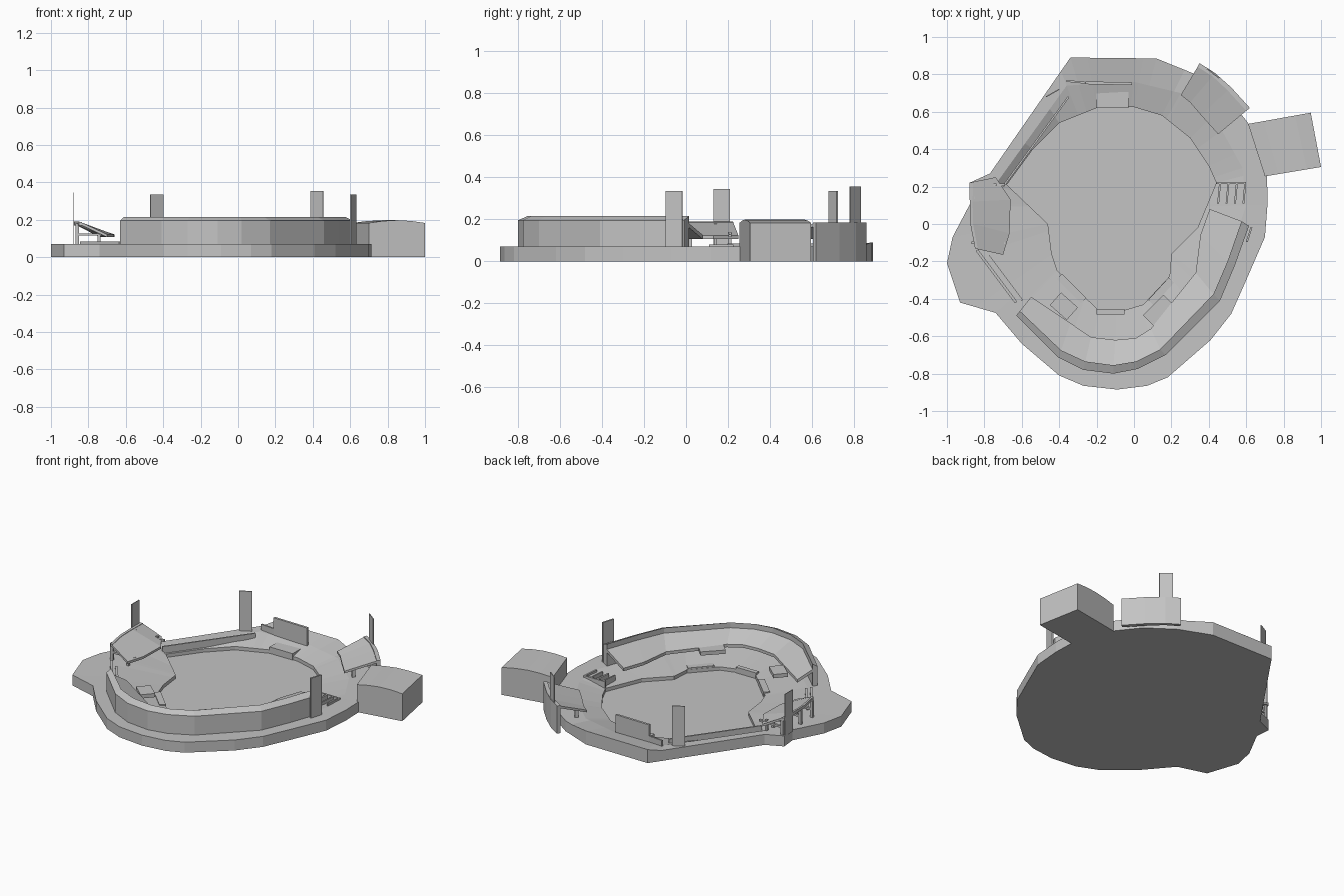
import bpy, bmesh, math
from mathutils import Vector

old = bpy.data.objects.get("Cube")
if old:
    bpy.data.objects.remove(old, do_unlink=True)

grey = bpy.data.materials.new("plain grey")
grey.use_nodes = True
COLOUR = (0.55, 0.55, 0.55, 1)
grey.diffuse_color = COLOUR
grey.node_tree.nodes["Principled BSDF"].inputs["Base Color"].default_value = COLOUR


def finish(name, bm):
    bmesh.ops.recalc_face_normals(bm, faces=bm.faces)
    mesh = bpy.data.meshes.new(name)
    bm.to_mesh(mesh)
    bm.free()
    mesh.materials.append(grey)
    obj = bpy.data.objects.new(name, mesh)
    bpy.context.collection.objects.link(obj)
    return obj


def skin(name, rings, wrap_rings=False, wrap_points=True):
    """Bridge rows of matching points; cap whatever ends stay open."""
    bm = bmesh.new()
    rows = [[bm.verts.new(p) for p in ring] for ring in rings]
    count = len(rows[0])
    pairs = list(zip(rows, rows[1:]))
    if wrap_rings:
        pairs.append((rows[-1], rows[0]))
    for low, high in pairs:
        for i in range(count if wrap_points else count - 1):
            j = (i + 1) % count
            bm.faces.new((low[i], low[j], high[j], high[i]))
    if wrap_points:
        bm.faces.new(rows[0])
        bm.faces.new(rows[-1])
    else:
        bm.faces.new([row[0] for row in rows])
        bm.faces.new([row[-1] for row in rows])
    return finish(name, bm)


def level(points, z):
    return [(x, y, z) for x, y in points]


def prism(name, points, bottom, top):
    return skin(name, [level(points, bottom), level(points, top)])


def panel(name, start, end, bottom, top, thick=0.01):
    a, b = Vector(start), Vector(end)
    side = (b - a).orthogonal().normalized() * thick / 2
    return prism(name, [a + side, b + side, b - side, a - side], bottom, top)


def stand(name, outer, ridge, inner, ground, eave, crest, back, lip, thick):
    """Outer wall with a sloping crest and a seating deck hung inside it."""
    section = [(outer, ground), (outer, eave), (ridge, crest), (ridge, back),
               (inner, lip), (inner, lip - thick), (ridge, back - thick), (ridge, ground)]
    return skin(name, [level(p, z) for p, z in section], True, False)


# Bowl: three outlines sampled along shared rays so each corner is kept
CENTRE = Vector((-0.1, 0.08))


def hit(poly, angle):
    ray = Vector((math.cos(angle), math.sin(angle)))
    best = 0
    for i, p in enumerate(poly):
        a, edge = Vector(p) - CENTRE, Vector(poly[i - 1]) - Vector(p)
        cross = ray.cross(edge)
        if abs(cross) > 1e-9:
            along, dist = a.cross(ray) / cross, a.cross(edge) / cross
            if -1e-5 <= along <= 1 + 1e-5:
                best = max(best, dist)
    return CENTRE + ray * best


outline = [(-0.34, 0.89), (0.12, 0.885), (0.33, 0.8), (0.5, 0.68), (0.61, 0.54), (0.67, 0.44),
           (0.71, 0.27), (0.715, 0.12), (0.7, -0.07), (0.6, -0.3), (0.52, -0.48), (0.41, -0.62),
           (0.18, -0.82), (0.07, -0.865), (-0.09, -0.885), (-0.27, -0.865), (-0.4, -0.81),
           (-0.6, -0.64), (-0.74, -0.475), (-0.93, -0.42), (-1, -0.21), (-0.97, -0.07),
           (-0.87, 0.12), (-0.88, 0.22), (-0.77, 0.27)]
concourse = [(-0.36, 0.74), (0, 0.76), (0.25, 0.7), (0.47, 0.5), (0.58, 0.3), (0.6, 0.1),
             (0.5, -0.2), (0.4, -0.36), (0.1, -0.65), (-0.1, -0.72), (-0.35, -0.65),
             (-0.6, -0.43), (-0.8, -0.15), (-0.84, 0.1), (-0.72, 0.24)]
field = [(-0.2, 0.62), (0, 0.625), (0.15, 0.58), (0.3, 0.46), (0.4, 0.31), (0.44, 0.22),
         (0.39, 0.1), (0.34, -0.02), (0.2, -0.16), (0.19, -0.28), (0.05, -0.43), (-0.05, -0.46),
         (-0.19, -0.46), (-0.41, -0.25), (-0.44, -0.16), (-0.46, 0), (-0.68, 0.21),
         (-0.54, 0.4), (-0.4, 0.54)]
angles = sorted({round(math.atan2(y - CENTRE.y, x - CENTRE.x), 5)
                 for x, y in outline + concourse + field})
edge, walk, pitch = ([hit(poly, a) for a in angles] for poly in (outline, concourse, field))
rim = [(x, y, 0.09 if y > 0.86 else 0.07) for x, y in edge]
skin("stadium_bowl", [level(edge, 0), rim, level(walk, 0.068), level(pitch, 0.035),
                      level(pitch, 0.012)])

# Main grandstand wrapping the infield
stand("main_grandstand",
      [(-0.63, -0.49), (-0.41, -0.71), (-0.27, -0.78), (-0.11, -0.8), (0.02, -0.775),
       (0.17, -0.7), (0.46, -0.41), (0.54, -0.22), (0.615, -0.01)],
      [(-0.61, -0.465), (-0.39, -0.675), (-0.26, -0.735), (-0.11, -0.755), (0.01, -0.735),
       (0.14, -0.67), (0.425, -0.375), (0.5, -0.2), (0.575, 0.015)],
      [(-0.55, -0.39), (-0.34, -0.53), (-0.23, -0.605), (-0.1, -0.62), (0.01, -0.61),
       (0.09, -0.56), (0.33, -0.26), (0.355, -0.06), (0.405, 0.08)],
      0.065, 0.195, 0.215, 0.18, 0.125, 0.02)

# Deck extensions, dugouts and backstop
panel("right_deck_extension", (0.08, -0.52), (0.19, -0.41), 0.1, 0.125, 0.09)
panel("left_deck_extension", (-0.33, -0.48), (-0.42, -0.4), 0.1, 0.125, 0.09)
panel("right_dugout", (0.09, -0.42), (0.2, -0.3), 0.012, 0.045, 0.04)
panel("left_dugout", (-0.27, -0.41), (-0.4, -0.28), 0.012, 0.045, 0.04)
panel("backstop", (-0.2, -0.47), (-0.05, -0.47), 0.012, 0.05, 0.03)

# Outfield stand at the rear left
stand("outfield_stand",
      [(0.35, 0.86), (0.43, 0.81), (0.52, 0.73), (0.62, 0.62)],
      [(0.34, 0.84), (0.42, 0.79), (0.5, 0.715), (0.6, 0.605)],
      [(0.25, 0.69), (0.3, 0.65), (0.36, 0.58), (0.45, 0.48)],
      0, 0.185, 0.185, 0.18, 0.12, 0.015)
for x, y in [(0.3, 0.71), (0.38, 0.63), (0.47, 0.53)]:
    panel("outfield_stand_post", (x, y), (x + 0.015, y + 0.015), 0.05, 0.13, 0.015)

# Raised stand on the right side, carried on posts and beams
stand("side_stand",
      [(-0.85, -0.13), (-0.875, 0), (-0.878, 0.12), (-0.88, 0.22)],
      [(-0.835, -0.135), (-0.86, 0), (-0.863, 0.12), (-0.86, 0.225)],
      [(-0.7, -0.165), (-0.665, -0.05), (-0.66, 0.13), (-0.74, 0.25)],
      0.17, 0.19, 0.188, 0.185, 0.122, 0.015)
for y in (-0.1, 0.02, 0.14, 0.21):
    panel("side_stand_back_post", (-0.87, y), (-0.85, y), 0.065, 0.18, 0.015)
    panel("side_stand_front_post", (-0.75, y), (-0.735, y), 0.055, 0.14, 0.015)
    panel("side_stand_beam", (-0.86, y), (-0.69, y), 0.115, 0.128, 0.015)
panel("side_concourse_wall", (-0.84, -0.14), (-0.63, -0.42), 0.06, 0.085, 0.015)
panel("side_seat_wall", (-0.78, -0.17), (-0.6, -0.41), 0.05, 0.075, 0.015)

# Annex building with a gently arched roof
corners = [Vector(p) for p in ((0.61, 0.535), (0.945, 0.595), (1, 0.305), (0.7, 0.255))]
arch = []
for i in range(5):
    t = i / 4
    near, far = corners[3].lerp(corners[2], t), corners[0].lerp(corners[1], t)
    z = 0.183 + 0.015 * math.sin(math.pi * t)
    arch.append([(*near, 0), (*near, z), (*far, z), (*far, 0)])
skin("annex_building", arch)

# Outfield wall, central block and scoreboard
panel("outfield_wall", (-0.35, 0.68), (-0.7, 0.2), 0.03, 0.085)
prism("centre_block", [(-0.2, 0.62), (-0.03, 0.62), (-0.03, 0.71), (-0.2, 0.71)], 0.012, 0.055)
panel("scoreboard", (-0.26, 0.755), (-0.01, 0.75), 0.065, 0.185, 0.015)
panel("scoreboard_wing", (-0.36, 0.765), (-0.26, 0.755), 0.065, 0.11)

# Dividing walls of the corner stairs
for i in range(4):
    x = 0.45 + 0.045 * i
    panel("stair_wall", (x, 0.11), (x + 0.01, 0.22), 0.03, 0.08)
panel("stair_landing", (0.44, 0.22), (0.6, 0.22), 0.035, 0.08)

# Tall thin towers around the rim
panel("left_tower", (0.628, -0.018), (0.603, -0.096), 0.065, 0.335)
panel("right_tower", (-0.878, 0.13), (-0.878, 0.21), 0.065, 0.345, 0.004)
panel("back_right_tower", (-0.47, 0.68), (-0.4, 0.72), 0.065, 0.335, 0.006)
panel("back_left_tower", (0.39, 0.83), (0.455, 0.78), 0.15, 0.355, 0.006)
